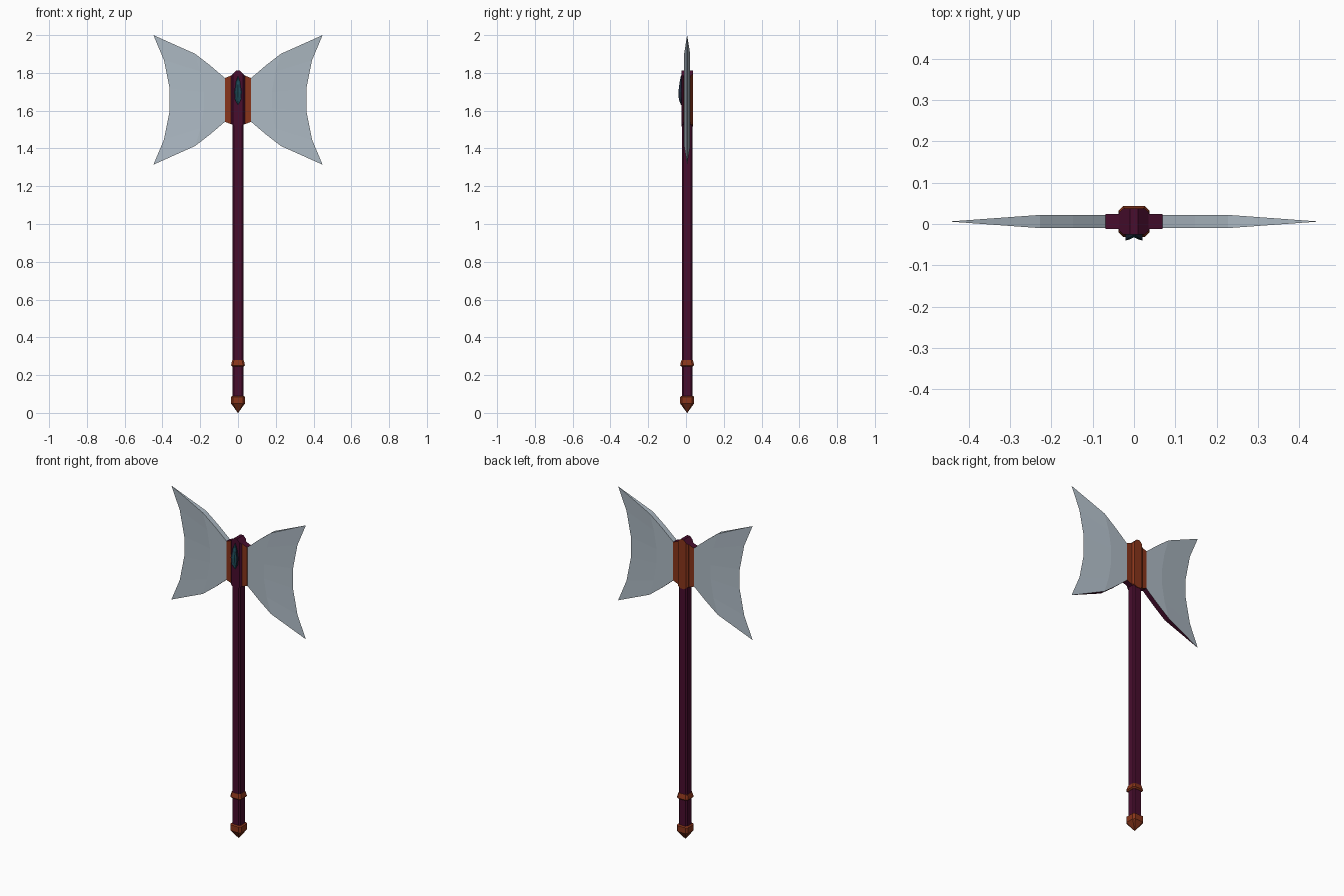
import bpy, bmesh

if "Cube" in bpy.data.objects:
    bpy.data.objects.remove(bpy.data.objects["Cube"])


def material(name, rgb):
    m = bpy.data.materials.new(name)
    m.diffuse_color = (*rgb, 1)
    m.use_nodes = True
    m.node_tree.nodes["Principled BSDF"].inputs["Base Color"].default_value = m.diffuse_color
    return m


PURPLE = material("dark purple", (0.065, 0.004, 0.027))
COPPER = material("copper", (0.25, 0.036, 0.011))
STEEL = material("steel", (0.42, 0.49, 0.55))
NAVY = material("navy", (0.012, 0.022, 0.045))
TEAL = material("teal", (0.012, 0.075, 0.10))
CY = 0.006   # depth of the axe's centre plane
CZ = 1.657   # middle height of the head


def finish(name, bm, mats, rule=None, mirror=False):
    bmesh.ops.remove_doubles(bm, verts=bm.verts, dist=1e-5)
    bmesh.ops.recalc_face_normals(bm, faces=bm.faces)
    bm.normal_update()
    if rule:
        for f in bm.faces:
            f.material_index = rule(f.normal, f.calc_center_median())
    me = bpy.data.meshes.new(name)
    bm.to_mesh(me)
    bm.free()
    for m in mats:
        me.materials.append(m)
    ob = bpy.data.objects.new(name, me)
    bpy.context.collection.objects.link(ob)
    if mirror:
        ob.modifiers.new("mirror", 'MIRROR')
    return ob


def loft(name, rings, mat, ch=0.28):
    """Stack of chamfered squares; each ring is (z, half width)."""
    bm = bmesh.new()
    loops = []
    for z, h in rings:
        c = h * (1 - ch)
        pts = [(h, -c), (h, c), (c, h), (-c, h), (-h, c), (-h, -c), (-c, -h), (c, -h)]
        loops.append([bm.verts.new((x, y + CY, z)) for x, y in pts])
    for a, b in zip(loops, loops[1:]):
        for i in range(8):
            j = (i + 1) % 8
            bm.faces.new((a[i], a[j], b[j], b[i]))
    bm.faces.new(loops[0])
    bm.faces.new(loops[-1])
    return finish(name, bm, [mat])


def prism(bm, outline, y0, y1):
    """Extrude an (x, z) outline along y."""
    a = [bm.verts.new((x, y0, z)) for x, z in outline]
    b = [bm.verts.new((x, y1, z)) for x, z in outline]
    bm.faces.new(a)
    bm.faces.new(b)
    for i in range(len(a)):
        j = (i + 1) % len(a)
        bm.faces.new((a[i], a[j], b[j], b[i]))


# Shaft, grip ring and pointed pommel
loft("shaft", [(0.06, 0.028), (1.56, 0.028)], PURPLE)
loft("grip_ring", [(0.245, 0.030), (0.252, 0.037), (0.265, 0.034), (0.28, 0.030)], COPPER)
loft("pommel", [(0.0, 0.001), (0.05, 0.037), (0.085, 0.037), (0.09, 0.030)], COPPER)

# Head core: purple front and top, copper back
bm = bmesh.new()
prism(bm, [(-0.036, 1.53), (-0.012, 1.515), (0.012, 1.515), (0.036, 1.53),
           (0.036, 1.785), (0.010, 1.812), (-0.010, 1.812), (-0.036, 1.785)],
      CY - 0.031, CY + 0.031)
side = [e for e in bm.edges
        if abs(e.verts[0].co.z - e.verts[1].co.z) > 0.2]
bmesh.ops.bevel(bm, geom=side, offset=0.010, segments=1, affect='EDGES')
bmesh.ops.bisect_plane(bm, geom=bm.verts[:] + bm.edges[:] + bm.faces[:],
                       plane_co=(0, CY - 0.012, 0), plane_no=(0, 1, 0))
finish("head_core", bm, [PURPLE, COPPER],
       lambda n, c: 0 if n.z > 0.4 or c.y < CY - 0.012 else 1)

# Copper cheeks that hold the blades, purple on top
bm = bmesh.new()
prism(bm, [(0.02, CZ - 0.135), (0.069, CZ - 0.116),
           (0.069, CZ + 0.116), (0.02, CZ + 0.135)], CY - 0.018, CY + 0.018)
finish("blade_cheek", bm, [PURPLE, COPPER],
       lambda n, c: 0 if abs(n.z) > 0.4 else 1, mirror=True)

# Blades: columns from socket to edge; (three x from tip to middle, half height, half thickness)
columns = [((0.060, 0.060, 0.060), 0.108, 0.016),
           ((0.148, 0.132, 0.122), 0.183, 0.016),
           ((0.227, 0.198, 0.180), 0.244, 0.016),
           ((0.448, 0.392, 0.362), 0.343, 0.0)]
rows = [(0, -1), (1, -0.614), (2, -0.175), (2, 0.175), (1, 0.614), (0, 1)]
bm = bmesh.new()
sheets = []
for s in (-1, 1):
    sheet = [[bm.verts.new((xs[k], CY + s * t, CZ + h * r)) for k, r in rows]
             for xs, h, t in columns]
    for a, b in zip(sheet, sheet[1:]):
        for i in range(5):
            bm.faces.new((a[i], a[i + 1], b[i + 1], b[i]))
    sheets.append(sheet)
f, b = sheets
for r in (0, 5):
    for i in range(3):
        bm.faces.new((f[i][r], f[i + 1][r], b[i + 1][r], b[i][r]))
for i in range(5):
    bm.faces.new((f[0][i], f[0][i + 1], b[0][i + 1], b[0][i]))
# The underside rim is purple
finish("blade", bm, [STEEL, PURPLE],
       lambda n, c: 1 if n.z < -0.5 else 0, mirror=True)

# Teardrop gem: navy rim around a sunken teal middle; (half width, z, front y)
drop = [(0.0, 1.785, -0.027), (0.012, 1.75, -0.034), (0.021, 1.70, -0.040),
        (0.017, 1.66, -0.038), (0.0, 1.63, -0.027)]
bm = bmesh.new()
for s in (-1, 1):
    for (x0, z0, y0), (x1, z1, y1) in zip(drop, drop[1:]):
        levels = []
        for x, z, y in ((x0, z0, y0), (x1, z1, y1)):
            zi = 1.70 + (z - 1.70) * 0.75
            levels.append([bm.verts.new(p) for p in (
                (s * x, -0.02, z), (s * x, y, z),
                (s * x * 0.6, y + 0.002, zi), (0, y + 0.008 * x / 0.021, zi))])
        for i in range(3):
            bm.faces.new((levels[0][i], levels[0][i + 1], levels[1][i + 1], levels[1][i]))
bmesh.ops.remove_doubles(bm, verts=bm.verts, dist=1e-5)
bmesh.ops.dissolve_degenerate(bm, edges=bm.edges, dist=1e-5)
finish("gem", bm, [NAVY, TEAL],
       lambda n, c: 1 if abs(c.x) < 0.0085 and abs(c.z - 1.70) < 0.06 else 0)
